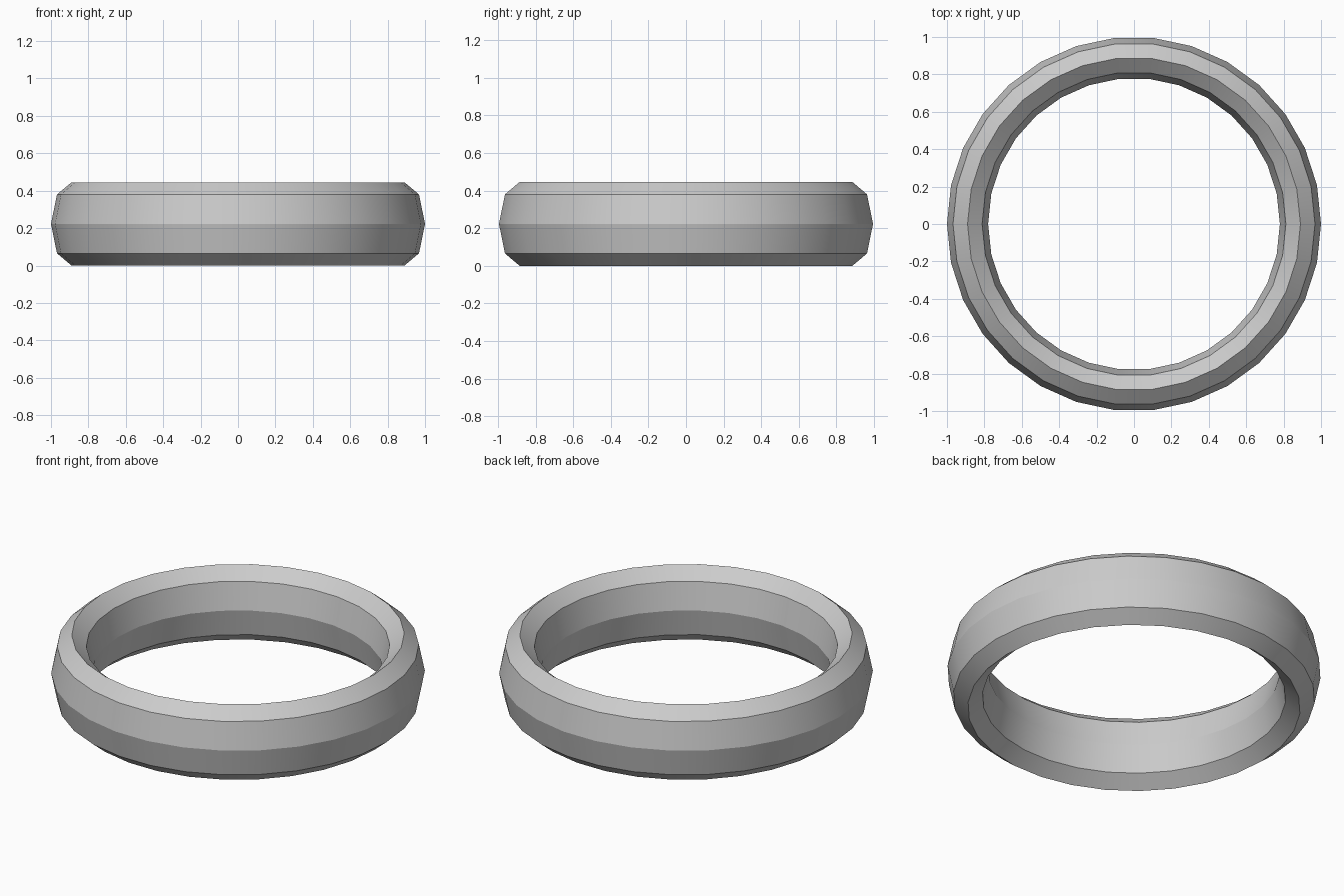
import bpy
import math

if "Cube" in bpy.data.objects:
    bpy.data.objects.remove(bpy.data.objects["Cube"])

MAJOR, MINOR, HALF_HEIGHT = 0.89, 0.11, 0.2225

# Ring band: 30-sided torus with an octagonal section stretched upward
bpy.ops.mesh.primitive_torus_add(
    major_radius=MAJOR, minor_radius=MINOR,
    major_segments=30, minor_segments=8,
    location=(0, 0, HALF_HEIGHT))
ring = bpy.context.object
ring.name = "ring_band"
ring.scale.z = HALF_HEIGHT / MINOR
bpy.ops.object.transform_apply(location=False, rotation=False, scale=True)

# Smooth around the ring, crisp edges between the bands
bpy.ops.object.shade_smooth_by_angle(angle=math.radians(20))
